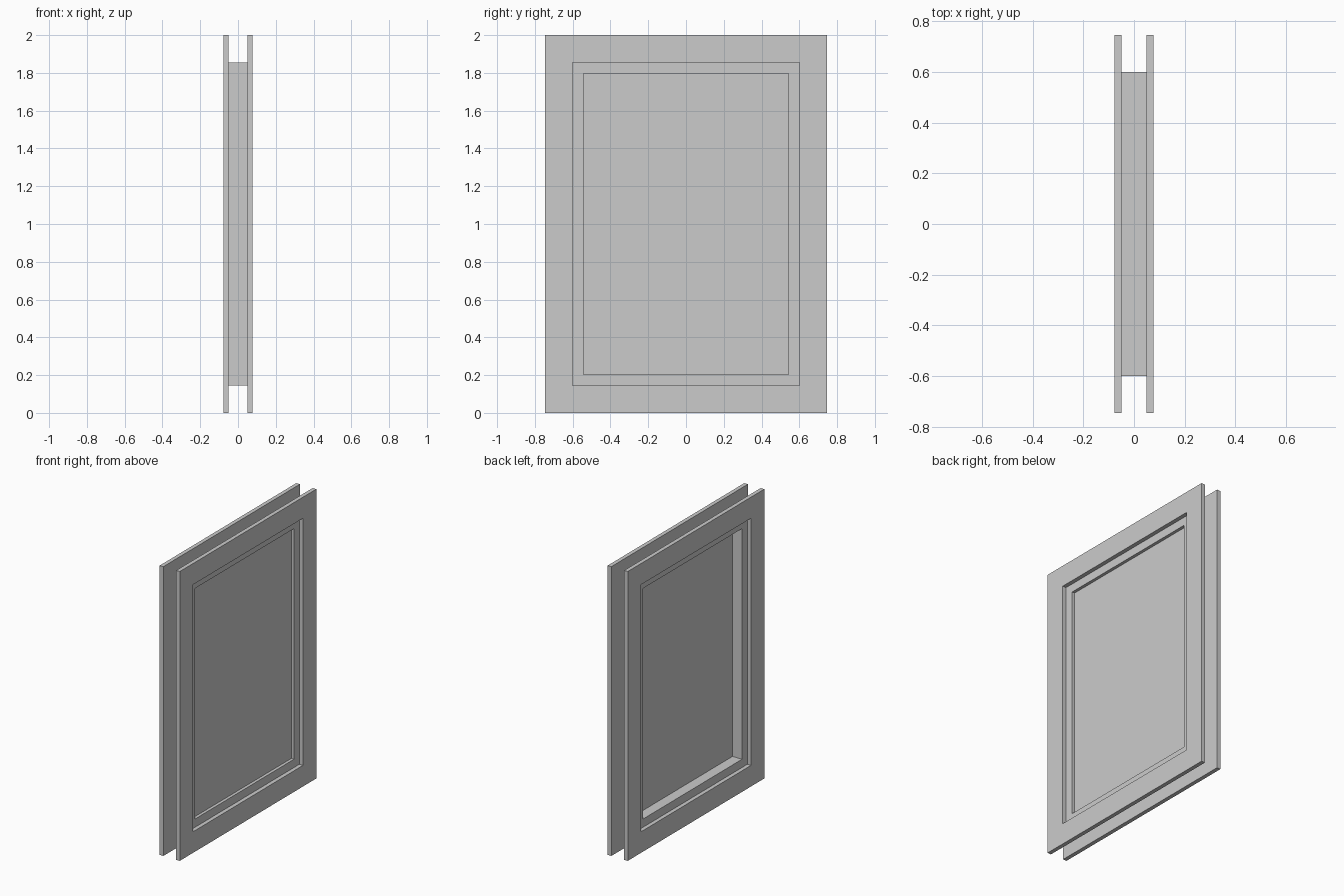
import bpy, bmesh

if "Cube" in bpy.data.objects:
    bpy.data.objects.remove(bpy.data.objects["Cube"])

CZ = 1.0  # centre height of the window


def finish(bm, name):
    bmesh.ops.recalc_face_normals(bm, faces=bm.faces)
    mesh = bpy.data.meshes.new(name)
    bm.to_mesh(mesh)
    bm.free()
    obj = bpy.data.objects.new(name, mesh)
    bpy.context.collection.objects.link(obj)
    return obj


def rect(bm, x, hy, hz):
    return [bm.verts.new((x, sy * hy, CZ + sz * hz))
            for sy, sz in ((-1, -1), (1, -1), (1, 1), (-1, 1))]


def frame(name, x0, x1, outer, inner):
    """Mitred rectangular ring between two x positions."""
    bm = bmesh.new()
    loops = [rect(bm, x0, *outer), rect(bm, x1, *outer),
             rect(bm, x1, *inner), rect(bm, x0, *inner)]
    for a, b in zip(loops, loops[1:] + loops[:1]):
        for i in range(4):
            j = (i + 1) % 4
            bm.faces.new((a[i], a[j], b[j], b[i]))
    return finish(bm, name)


def panel(name, x0, x1, half):
    bm = bmesh.new()
    a, b = rect(bm, x0, *half), rect(bm, x1, *half)
    bm.faces.new(a)
    bm.faces.new(b)
    for i in range(4):
        j = (i + 1) % 4
        bm.faces.new((a[i], a[j], b[j], b[i]))
    return finish(bm, name)


OUTER = (0.746, 1.0)
OPENING = (0.60, 0.854)
GLASS = (0.542, 0.797)

# Flat trim on both sides of the wall, mirrored in x
trim = frame("trim", 0.049, 0.077, OUTER, OPENING)
trim.modifiers.new("mirror", 'MIRROR').use_axis = (True, False, False)

# Jamb joining the two trims
frame("jamb", -0.049, 0.049, OPENING, GLASS)

# Thin pane set towards the +x side
panel("glass_pane", 0.024, 0.028, GLASS)
